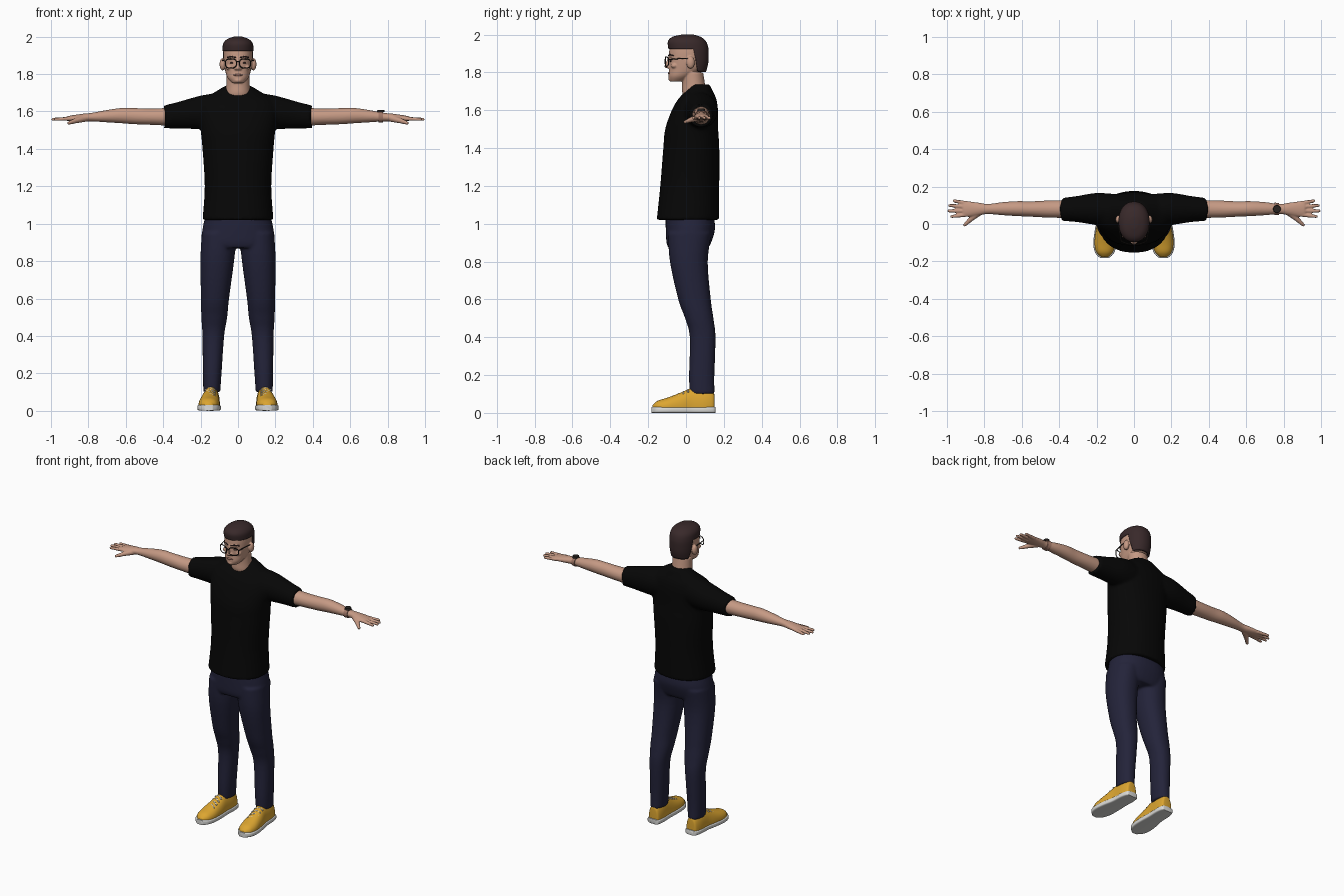
import bpy, bmesh, math
from mathutils import Matrix, Vector

cube = bpy.data.objects.get("Cube")
if cube:
    bpy.data.objects.remove(cube, do_unlink=True)


def material(name, r, g, b):
    m = bpy.data.materials.new(name)
    m.use_nodes = True
    m.diffuse_color = (r, g, b, 1)
    bsdf = m.node_tree.nodes["Principled BSDF"]
    bsdf.inputs["Base Color"].default_value = (r, g, b, 1)
    bsdf.inputs["Roughness"].default_value = 0.8
    return m


SKIN = material("skin", 0.56, 0.32, 0.23)
LIPS = material("lips", 0.42, 0.2, 0.15)
HAIR = material("dark brown hair", 0.04, 0.022, 0.023)
BLACK = material("black cotton", 0.002, 0.002, 0.002)
DENIM = material("navy denim", 0.017, 0.017, 0.042)
YELLOW = material("yellow canvas", 0.72, 0.38, 0.03)
WHITE = material("white rubber", 0.7, 0.7, 0.68)
FRAME = material("dark frame", 0.02, 0.016, 0.014)
STRAP = material("tan strap", 0.36, 0.19, 0.14)


def smooth_rows(rows, steps=5):
    """Catmull-Rom interpolation through the stations."""
    out = []
    for i in range(len(rows) - 1):
        a, b = rows[max(i - 1, 0)], rows[i]
        c, d = rows[i + 1], rows[min(i + 2, len(rows) - 1)]
        for k in range(steps):
            t = k / steps
            out.append([q + 0.5 * t * (r - p + t * (2 * p - 5 * q + 4 * r - s + t * (3 * (q - r) + s - p)))
                        for p, q, r, s in zip(a, b, c, d)])
    return out + [list(rows[-1])]


def loft(bm, axis, rows, side=1, power=2.0, floor=None, segs=40):
    """Skin over oval sections: (position, centre u, centre v, radius u, radius v)."""
    rings = []
    for t, cu, cv, ru, rv in smooth_rows(rows):
        ring = []
        for k in range(segs):
            a = math.tau * k / segs
            c, s = math.cos(a), math.sin(a)
            u = cu + ru * math.copysign(abs(c) ** (2 / power), c)
            v = cv + rv * math.copysign(abs(s) ** (2 / power), s)
            if floor is not None:
                v = max(v, floor)
            x, y, z = {"x": (t, u, v), "y": (u, t, v), "z": (u, v, t)}[axis]
            ring.append(bm.verts.new((x * side, y, z)))
        rings.append(ring)
    faces = [bm.faces.new(rings[0]), bm.faces.new(rings[-1])]
    for a, b in zip(rings, rings[1:]):
        for k in range(segs):
            j = (k + 1) % segs
            faces.append(bm.faces.new((a[k], a[j], b[j], b[k])))
    bmesh.ops.recalc_face_normals(bm, faces=faces)


def ball(bm, loc, size):
    m = Matrix.Translation(loc) @ Matrix.Diagonal((*size, 1))
    bmesh.ops.create_uvsphere(bm, u_segments=16, v_segments=10, radius=1, matrix=m)


def limb(bm, p, q, r1, r2):
    """Tapered capsule between two points."""
    p, q = Vector(p), Vector(q)
    m = Matrix.Translation((p + q) / 2) @ (q - p).to_track_quat("Z", "Y").to_matrix().to_4x4()
    bmesh.ops.create_cone(bm, cap_ends=True, segments=12, radius1=r1, radius2=r2,
                          depth=(q - p).length, matrix=m)
    ball(bm, p, (r1, r1, r1))
    ball(bm, q, (r2, r2, r2))


def tube(bm, points, r):
    for p, q in zip(points, points[1:]):
        limb(bm, p, q, r, r)


def finish(bm, name, mat, voxel=None):
    """Turn the mesh into an object; a voxel size melts its parts together."""
    mesh = bpy.data.meshes.new(name)
    bm.to_mesh(mesh)
    bm.free()
    mesh.materials.append(mat)
    for f in mesh.polygons:
        f.use_smooth = True
    mesh.set_sharp_from_angle(angle=math.radians(50))
    ob = bpy.data.objects.new(name, mesh)
    bpy.context.scene.collection.objects.link(ob)
    if voxel:
        rm = ob.modifiers.new("blend", "REMESH")
        rm.mode = "VOXEL"
        rm.voxel_size = voxel
        rm.use_smooth_shade = True
        sm = ob.modifiers.new("soften", "SMOOTH")
        sm.iterations = 4
    return ob


SIDES = ((1, "left"), (-1, "right"))

# Shirt: torso with two short sleeves, slanted at the cuffs
bm = bmesh.new()
loft(bm, "z", [(1.02, 0, .01, .19, .165), (1.2, 0, .02, .178, .156), (1.4, 0, .028, .19, .148),
               (1.5, 0, .03, .2, .14), (1.6, 0, .047, .215, .122), (1.66, 0, .06, .195, .1),
               (1.7, 0, .07, .13, .072), (1.737, 0, .075, .07, .05)], power=2.2)
for s, _ in SIDES:
    loft(bm, "x", [(.1, .07, 1.6, .09, .1), (.2, .08, 1.595, .086, .09),
                   (.3, .08, 1.581, .07, .072), (.378, .078, 1.571, .062, .061)], s)
for v in bm.verts:
    if abs(v.co.x) > .22 and v.co.z > 1.45:
        v.co.x += math.copysign((v.co.z - 1.57) * 2 * (abs(v.co.x) - .22), v.co.x)
finish(bm, "shirt", BLACK, .009)

# Jeans: hips and two legs
bm = bmesh.new()
loft(bm, "z", [(1.04, 0, .02, .175, .128), (.97, 0, .023, .19, .13),
               (.9, 0, .015, .196, .118), (.87, 0, .012, .194, .104)], power=2.3)
for s, _ in SIDES:
    loft(bm, "z", [(.95, .1, .02, .094, .115), (.8, .111, .015, .09, .1), (.6, .123, .045, .075, .086),
                   (.5, .127, .07, .069, .075), (.4, .132, .088, .058, .068),
                   (.2, .138, .083, .05, .067), (.1, .14, .085, .045, .066)], s, power=2.2)
finish(bm, "jeans", DENIM, .008)

# Arms with hands
for s, label in SIDES:
    bm = bmesh.new()
    loft(bm, "x", [(.33, .08, 1.572, .048, .05), (.45, .08, 1.572, .046, .044), (.55, .08, 1.575, .041, .043),
                   (.62, .082, 1.578, .04, .041), (.7, .082, 1.575, .035, .033), (.78, .08, 1.57, .027, .023),
                   (.83, .08, 1.567, .034, .021), (.89, .08, 1.563, .042, .016),
                   (.915, .08, 1.562, .038, .012)], s)
    # Fingers: base y, tip x, tip y
    for base, tip_x, tip_y in ((.05, .975, .04), (.07, .99, .07), (.091, .985, .099), (.111, .962, .124)):
        limb(bm, (s * .89, base, 1.562), (s * tip_x, tip_y, 1.558), .0115, .0085)
    limb(bm, (s * .825, .065, 1.562), (s * .87, .028, 1.55), .019, .014)
    limb(bm, (s * .87, .028, 1.55), (s * .905, -.005, 1.538), .014, .009)
    finish(bm, label + "_arm", SKIN, .0045)

# Wristwatch on the left arm
bm = bmesh.new()
loft(bm, "x", [(.752, .081, 1.571, .034, .031), (.776, .08, 1.57, .031, .028)], power=2.2)
finish(bm, "watch_strap", STRAP)
bm = bmesh.new()
bmesh.ops.create_cone(bm, cap_ends=True, segments=24, radius1=.021, radius2=.019, depth=.012,
                      matrix=Matrix.Translation((.764, .08, 1.602)))
finish(bm, "watch_face", FRAME)

# Head: skull, neck and facial forms
bm = bmesh.new()
loft(bm, "z", [(1.752, 0, -.05, .032, .036), (1.78, 0, -.03, .056, .062), (1.82, 0, 0, .069, .09),
               (1.87, 0, .008, .076, .098), (1.92, 0, .012, .077, .1),
               (1.96, 0, .012, .068, .088), (1.985, 0, .012, .03, .05)], power=2.2)
loft(bm, "z", [(1.65, 0, .065, .078, .06), (1.69, 0, .045, .068, .064),
               (1.74, 0, .04, .063, .06), (1.8, 0, .035, .062, .056)])
ball(bm, (0, -.078, 1.767), (.024, .017, .014))
ball(bm, (0, -.076, 1.886), (.054, .017, .01))
limb(bm, (0, -.088, 1.878), (0, -.102, 1.833), .007, .012)
for s, _ in SIDES:
    ball(bm, (s * .011, -.094, 1.829), (.009, .011, .008))
    ball(bm, (s * .046, -.062, 1.835), (.02, .018, .014))
    ball(bm, (s * .083, .024, 1.852), (.016, .022, .033))
finish(bm, "head", SKIN, .004)

bm = bmesh.new()
ball(bm, (0, -.089, 1.795), (.024, .007, .006))
finish(bm, "lips", LIPS)

# Hair: cap trimmed to a hairline, open around the face and ears
bm = bmesh.new()
loft(bm, "z", [(1.78, 0, .032, .066, .066), (1.84, 0, .024, .077, .092), (1.89, 0, .018, .082, .102),
               (1.93, 0, .012, .083, .106), (1.965, 0, .005, .078, .1),
               (1.988, 0, .003, .056, .074), (2, 0, .008, .022, .03)], power=2.15)
TEMPLE, NAPE = 1.924, 1.803
for co, no in (((0, 0, TEMPLE), (0, 0, 1)), ((0, 0, NAPE), (0, 0, 1)), ((0, .053, 0), (0, 1, .2))):
    if no[1]:
        co = (0, .053, 1.86)
    bmesh.ops.bisect_plane(bm, geom=bm.verts[:] + bm.edges[:] + bm.faces[:], plane_co=co, plane_no=no)
bare = []
for f in bm.faces:
    c = f.calc_center_median()
    in_front = c.y - .053 + .2 * (c.z - 1.86) < 0
    if c.z < NAPE or (c.z < TEMPLE and in_front):
        bare.append(f)
bmesh.ops.delete(bm, geom=bare, context="FACES")
hair = finish(bm, "hair", HAIR)
thick = hair.modifiers.new("thickness", "SOLIDIFY")
thick.thickness = .014
thick.offset = -1

# Eyebrows and eyes
bm = bmesh.new()
for s, _ in SIDES:
    tube(bm, [(s * .014, -.092, 1.889), (s * .035, -.087, 1.894), (s * .056, -.068, 1.889)], .0035)
    ball(bm, (s * .033, -.079, 1.86), (.01, .008, .005))
finish(bm, "eyebrows_and_eyes", HAIR)

# Glasses: rounded rims following the face, bridge and temples
bm = bmesh.new()
for s, _ in SIDES:
    rim = []
    for k in range(21):
        a = math.tau * k / 20
        c, d = math.cos(a), math.sin(a)
        x = .038 + .03 * math.copysign(abs(c) ** .75, c)
        rim.append((s * x, 4 * x * x - .11, 1.857 + .025 * math.copysign(abs(d) ** .75, d)))
    tube(bm, rim, .0028)
    tube(bm, [(s * .068, -.091, 1.868), (s * .081, -.02, 1.874), (s * .086, .035, 1.872)], .0028)
tube(bm, [(-.009, -.109, 1.865), (0, -.112, 1.868), (.009, -.109, 1.865)], .003)
finish(bm, "glasses", FRAME)

# Shoes: canvas upper, rubber sole and laces
UPPER = [(.15, .14, .03, .02, .06), (.143, .14, .03, .036, .085), (.1, .142, .03, .045, .1),
         (.03, .145, .03, .046, .1), (-.03, .15, .03, .053, .076), (-.1, .155, .03, .056, .05),
         (-.15, .157, .03, .044, .034), (-.176, .157, .03, .018, .012)]
for s, label in SIDES:
    bm = bmesh.new()
    loft(bm, "y", UPPER, s, power=2.2, floor=.02)
    finish(bm, label + "_shoe", YELLOW)
    bm = bmesh.new()
    loft(bm, "y", [(y * 1.04, cx, .016, rx * 1.08 + .002, .016) for y, cx, _, rx, _ in UPPER], s, power=5)
    finish(bm, label + "_sole", WHITE)
    bm = bmesh.new()
    for k in range(4):
        y = .005 - k * .025
        z = .119 + .42 * y
        tube(bm, [(s * (.15 + d), y + .006 * math.copysign(1, d), z - 14 * d * d) for d in (-.026, 0, .026)], .0045)
    finish(bm, label + "_laces", WHITE)
